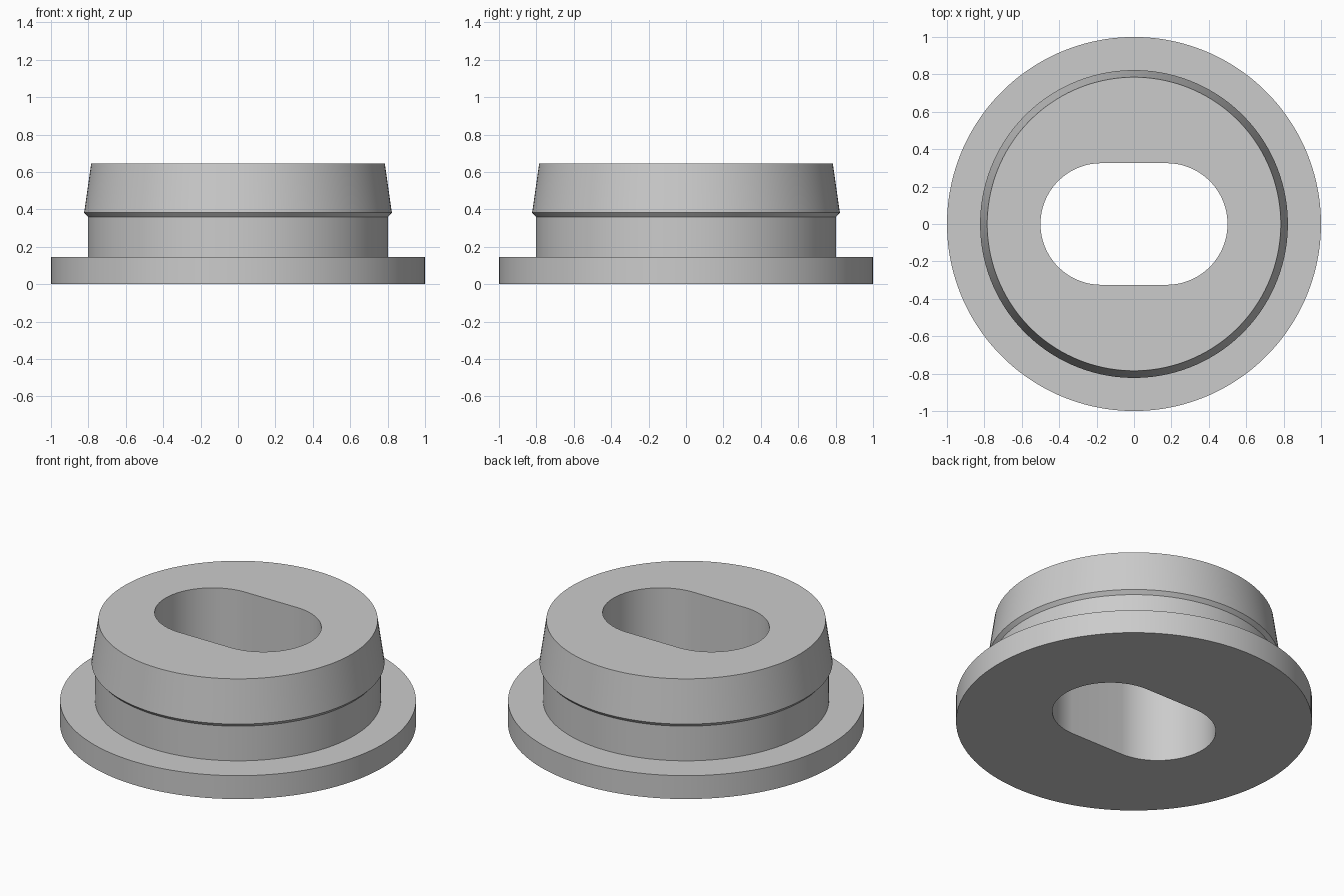
import bpy
import bmesh
from math import cos, sin, pi, radians, copysign

cube = bpy.data.objects.get("Cube")
if cube:
    bpy.data.objects.remove(cube, do_unlink=True)

SEGMENTS = 128
HEIGHT = 0.645
SLOT_RADIUS = 0.325
SLOT_SHIFT = 0.175

# Outer profile (radius, height): flange, neck, undercut lip, tapered head
PROFILE = [(1, 0), (1, 0.145), (0.803, 0.145), (0.803, 0.36),
           (0.823, 0.382), (0.785, HEIGHT)]

bm = bmesh.new()


def ring(radius, z, shift=0):
    """Circle of vertices, its two halves pulled apart along x by shift."""
    angles = [2 * pi * (i + 0.5) / SEGMENTS for i in range(SEGMENTS)]
    return [bm.verts.new((radius * cos(a) + copysign(shift, cos(a)),
                          radius * sin(a), z)) for a in angles]


# Outer surface followed by the through slot, joined into a closed loop
rings = [ring(r, z) for r, z in PROFILE]
rings += [ring(SLOT_RADIUS, z, SLOT_SHIFT) for z in (HEIGHT, 0)]
for k, low in enumerate(rings):
    high = rings[(k + 1) % len(rings)]
    for i in range(SEGMENTS):
        j = (i + 1) % SEGMENTS
        bm.faces.new((low[i], low[j], high[j], high[i]))
bmesh.ops.recalc_face_normals(bm, faces=bm.faces)

mesh = bpy.data.meshes.new("slotted_bushing")
bm.to_mesh(mesh)
bm.free()
bushing = bpy.data.objects.new("slotted_bushing", mesh)
bpy.context.collection.objects.link(bushing)

# Plain grey material
grey = bpy.data.materials.new("grey")
grey.use_nodes = True
colour = (0.6, 0.6, 0.6, 1)
grey.diffuse_color = colour
grey.node_tree.nodes["Principled BSDF"].inputs["Base Color"].default_value = colour
mesh.materials.append(grey)

# Smooth round walls with crisp rims
bpy.ops.object.select_all(action='DESELECT')
bushing.select_set(True)
bpy.context.view_layer.objects.active = bushing
bpy.ops.object.shade_smooth_by_angle(angle=radians(25))
